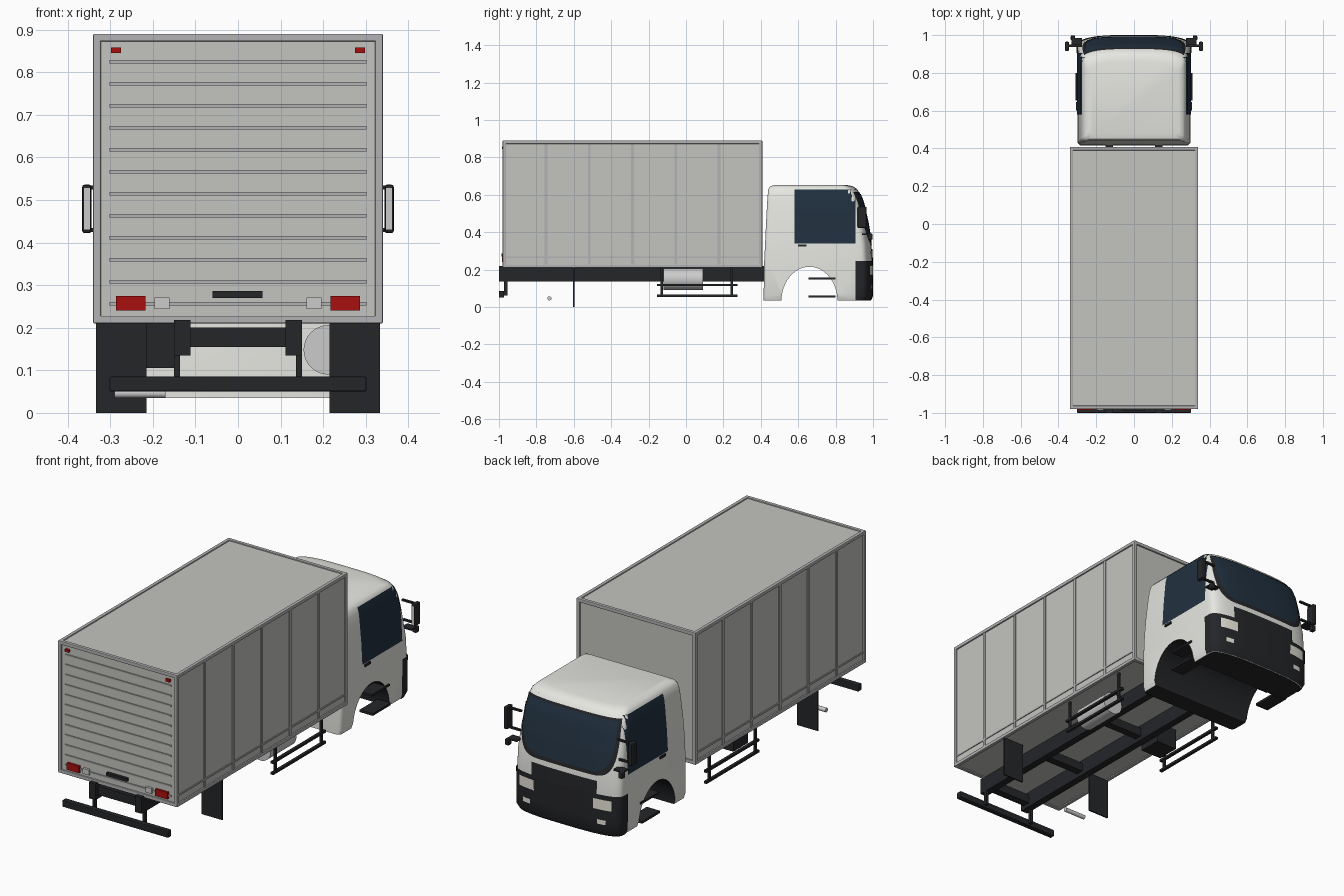
import bpy, bmesh, math

if "Cube" in bpy.data.objects:
    bpy.data.objects.remove(bpy.data.objects["Cube"])


def mat(name, c):
    m = bpy.data.materials.new(name)
    m.diffuse_color = (*c, 1)
    m.use_nodes = True
    m.node_tree.nodes["Principled BSDF"].inputs["Base Color"].default_value = m.diffuse_color
    return m


WHITE = mat("cab_white", (0.8, 0.8, 0.76))
GREY = mat("box_grey", (0.55, 0.55, 0.52))
TRIM = mat("frame_grey", (0.45, 0.45, 0.46))
DARK = mat("dark_plastic", (0.018, 0.019, 0.022))
GLASS = mat("tinted_glass", (0.015, 0.03, 0.05))
RED = mat("red_lens", (0.4, 0.005, 0.005))
LAMP = mat("lamp", (0.8, 0.78, 0.7))
METAL = mat("metal", (0.62, 0.62, 0.65))


def mesh_obj(name, verts, faces, m):
    me = bpy.data.meshes.new(name)
    me.from_pydata(verts, [], faces)
    bm = bmesh.new()
    bm.from_mesh(me)
    bmesh.ops.recalc_face_normals(bm, faces=bm.faces)
    bm.to_mesh(me)
    bm.free()
    me.materials.append(m)
    o = bpy.data.objects.new(name, me)
    bpy.context.collection.objects.link(o)
    return o


def smooth(o, angle=30):
    bpy.ops.object.select_all(action='DESELECT')
    o.select_set(True)
    bpy.context.view_layer.objects.active = o
    bpy.ops.object.shade_smooth_by_angle(angle=math.radians(angle))


def box(name, x, y, z, m, bevel=0):
    bm = bmesh.new()
    bmesh.ops.create_cube(bm, size=1)
    for v in bm.verts:
        v.co = [r[0] + (c + 0.5) * (r[1] - r[0]) for c, r in zip(v.co, (x, y, z))]
    if bevel:
        bmesh.ops.bevel(bm, geom=bm.edges[:], offset=bevel, segments=2, affect='EDGES', profile=0.5)
    me = bpy.data.meshes.new(name)
    bm.to_mesh(me)
    bm.free()
    me.materials.append(m)
    o = bpy.data.objects.new(name, me)
    bpy.context.collection.objects.link(o)
    return o


def pair(name, x, y, z, m, bevel=0):
    box(name + "_right", x, y, z, m, bevel)
    box(name + "_left", (-x[1], -x[0]), y, z, m, bevel)


def cyl(name, loc, r, length, axis, m):
    rot = (math.pi / 2, 0, 0) if axis == 'Y' else (0, math.pi / 2, 0)
    bpy.ops.mesh.primitive_cylinder_add(vertices=32, radius=r, depth=length, location=loc, rotation=rot)
    o = bpy.context.object
    o.name = name
    o.data.materials.append(m)
    smooth(o)
    return o


# ---- Cargo box with edge frame, ribs and roller door
box("cargo_body", (-.333, .333), (-.973, .4), (.216, .884), GREY)
W, Y0, Y1, Z0, Z1, T = .34, -.98, .408, .21, .89, .018
for n, ya, yb in (("rear", Y0, Y0 + T), ("front", Y1 - T, Y1)):
    pair("box_post_" + n, (W - T, W), (ya, yb), (Z0, Z1), TRIM, .003)
    box("box_top_rail_" + n, (-W, W), (ya, yb), (Z1 - T, Z1), TRIM, .003)
    box("box_sill_" + n, (-W, W), (ya, yb), (Z0, Z0 + T), TRIM, .003)
pair("box_side_top_rail", (W - T, W), (Y0, Y1), (Z1 - T, Z1), TRIM, .003)
pair("box_side_sill", (W - T, W), (Y0, Y1), (Z0, Z0 + T), TRIM, .003)
pair("box_side_strip", (.33, .337), (Y0, Y1), (.262, .27), TRIM)
for i in range(1, 6):
    y = Y0 + (Y1 - Y0) * i / 6
    pair(f"side_rib_{i}", (.33, .338), (y - .007, y + .007), (Z0, Z1 - .01), TRIM)
for i in range(12):
    z = .256 + i * .0517
    box(f"door_slat_{i}", (-.302, .302), (-.978, -.97), (z - .004, z + .004), TRIM)
pair("top_marker_lamp", (.275, .298), (-.985, -.97), (.845, .858), RED)
pair("tail_lamp", (.217, .287), (-.985, -.97), (.24, .275), RED)
pair("reverse_lamp", (.161, .196), (-.985, -.97), (.244, .271), METAL)
box("door_handle_rear", (-.06, .057), (-.987, -.97), (.27, .286), DARK)

# ---- Chassis, rear bumper, side guards, flaps
pair("chassis_rail", (.112, .15), (-1, .45), (.135, .218), DARK)
for i, y in enumerate((-.96, -.55, -.1, .3)):
    box(f"cross_member_{i}", (-.115, .115), (y - .02, y + .02), (.155, .2), DARK)
box("rear_bumper", (-.302, .302), (-1, -.972), (.05, .085), DARK, .004)
pair("bumper_bracket", (.136, .15), (-.972, -.955), (.06, .15), DARK)
pair("mud_flap", (.215, .333), (-.604, -.597), (0, .21), DARK)
for i, z in enumerate((.06, .117)):
    pair(f"side_guard_bar_{i}", (.295, .31), (-.155, .275), (z - .006, z + .006), DARK)
for i, y in enumerate((-.13, .245)):
    pair(f"side_guard_post_{i}", (.298, .308), (y - .007, y + .007), (.06, .22), DARK)
cyl("fuel_tank", (.212, -.015, .148), .058, .21, 'Y', METAL)
box("battery_box", (-.27, -.15), (-.12, .0), (.105, .212), DARK)
cyl("exhaust_pipe", (-.23, -.73, .046), .011, .12, 'X', METAL)

# ---- Cab surface: half width, back y and front y at each height
SEC = [(.035, .288, .415, .985), (.06, .297, .415, .997), (.24, .3, .418, 1.0 - .004),
       (.34, .3, .423, .99), (.45, .294, .428, .972), (.56, .284, .434, .947),
       (.6, .279, .437, .932), (.63, .271, .44, .915), (.645, .258, .45, .893), (.652, .235, .475, .86)]
D = .07


def sec(z):
    for a, b in zip(SEC, SEC[1:]):
        if z <= b[0]:
            f = (z - a[0]) / (b[0] - a[0])
            return [p + f * (q - p) for p, q in zip(a[1:], b[1:])]
    return SEC[-1][1:]


def front(a, z, off=0):
    """Point on the rounded cab nose; a = angle from the centreline."""
    w, _, yf = sec(z)
    s, c = math.sin(a), max(math.cos(a), 0)
    return (math.copysign((w + off) * abs(s) ** (2 / 3), s), yf + off - D + D * c ** (2 / 3), z)


def side(y, z, off=0):
    w, _, yf = sec(z)
    k = max(0, (y - yf + D) / D)
    return ((w * (1 - min(k, 1) ** 3) ** (1 / 3)) + off, y, z)


def patch(name, rows, m):
    n = len(rows[0])
    faces = [(r * n + i, r * n + i + 1, (r + 1) * n + i + 1, (r + 1) * n + i)
             for r in range(len(rows) - 1) for i in range(n - 1)]
    o = mesh_obj(name, [p for r in rows for p in r], faces, m)
    smooth(o)
    return o


def span(a, b, n):
    return [a + (b - a) * i / n for i in range(n + 1)]


# Cab shell
rings = []
for z, w, yb, yf in SEC:
    r = .02
    ring = [front(a, z) for a in span(-math.pi / 2, math.pi / 2, 28)]
    for k in span(0, math.pi / 2, 4):
        ring.append((w - r + r * math.cos(k), yb + r - r * math.sin(k), z))
    for k in span(math.pi / 2, 0, 4):
        ring.append((-w + r - r * math.cos(k), yb + r - r * math.sin(k), z))
    rings.append(ring)
n = len(rings[0])
faces = [(r * n + i, r * n + (i + 1) % n, (r + 1) * n + (i + 1) % n, (r + 1) * n + i)
         for r in range(len(rings) - 1) for i in range(n)]
faces += [tuple(range(n)), tuple(range((len(rings) - 1) * n, len(rings) * n))]
cab = mesh_obj("cab_shell", [p for r in rings for p in r], faces, WHITE)
cab.data.materials.append(DARK)
cab.data.polygons[len(faces) - 2].material_index = 1

# Wheel arch cut straight through the cab
arch = [(.66 + .15 * math.cos(t), .03 + .185 * math.sin(t)) for t in span(0, math.pi, 24)]
arch = [(.81, -.05)] + arch + [(.51, -.05)]
k = len(arch)
cut = mesh_obj("arch_cutter", [(x, y, z) for x in (-.5, .5) for y, z in arch],
               [tuple(range(k)), tuple(range(k, 2 * k))] +
               [(i, (i + 1) % k, k + (i + 1) % k, k + i) for i in range(k)], WHITE)
cut.data.materials.append(DARK)
for p in cut.data.polygons:
    p.material_index = 1
cut.hide_render = True
mod = cab.modifiers.new("arch", 'BOOLEAN')
mod.object, mod.operation, mod.solver = cut, 'DIFFERENCE', 'EXACT'
bpy.context.view_layer.objects.active = cab
bpy.ops.object.modifier_apply(modifier=mod.name)
bpy.data.objects.remove(cut)
smooth(cab, 35)


# Windscreen and its dark surround
def screen(name, z0, z1, a0, a1, off, m):
    rows = []
    for i in range(17):
        v = 1 - math.cos(i / 16 * math.pi / 2)
        a = a0 + (a1 - a0) * (1 - (1 - v) ** 2.5) ** .45
        rows.append([front(t, z0 + (z1 - z0) * v, off) for t in span(-a, a, 24)])
    patch(name, rows, m)


screen("windscreen_surround", .335, .615, .4, 1.17, .003, DARK)
screen("windscreen_glass", .355, .605, .34, 1.0, .005, GLASS)

# Bumper, grille and lamps follow the nose
path = span(-math.pi / 2, math.pi / 2, 28)
rows = []
for z in (.035, .06, .12, .18, .245):
    w = sec(z)[0] + .004
    rows.append([(-w, .905, z)] + [front(a, z, .004) for a in path] + [(w, .905, z)])
patch("front_bumper", rows, DARK)
patch("grille", [[front(a, z, .004) for a in span(-.5, .5, 12)] for z in (.24, .275, .31)], DARK)
for s, tag in ((1, "right"), (-1, "left")):
    patch("headlamp_" + tag, [[front(s * a, z, .007) for a in span(.42, .93, 6)] for z in (.17, .222)], LAMP)
    patch("fog_lamp_" + tag, [[front(s * a, z, .007) for a in span(.52, .75, 4)] for z in (.095, .118)], LAMP)
    rows = [[(s * p[0], p[1], p[2]) for p in (side(y, z, .003) for y in span(.58, .905, 14))]
            for z in (.34, .39, .45, .505, .56, .6, .628)]
    patch("side_window_" + tag, rows, GLASS)

# Door handles, steps and mirrors
pair("door_handle", (.295, .307), (.6, .645), (.322, .334), DARK)
pair("lower_step", (.235, .31), (.655, .8), (.05, .062), DARK)
pair("upper_step", (.235, .305), (.655, .8), (.148, .158), DARK)
pair("mirror_arm_top", (.275, .36), (.938, .95), (.525, .534), DARK)
pair("mirror_arm_bottom", (.28, .36), (.938, .95), (.425, .434), DARK)
pair("mirror_housing", (.344, .366), (.917, .965), (.422, .536), DARK, .006)
pair("mirror_glass", (.348, .362), (.915, .92), (.43, .528), METAL)
pair("near_mirror_arm", (.275, .33), (.94, .985), (.385, .392), DARK)
pair("near_mirror", (.312, .335), (.972, .998), (.36, .392), DARK, .005)
